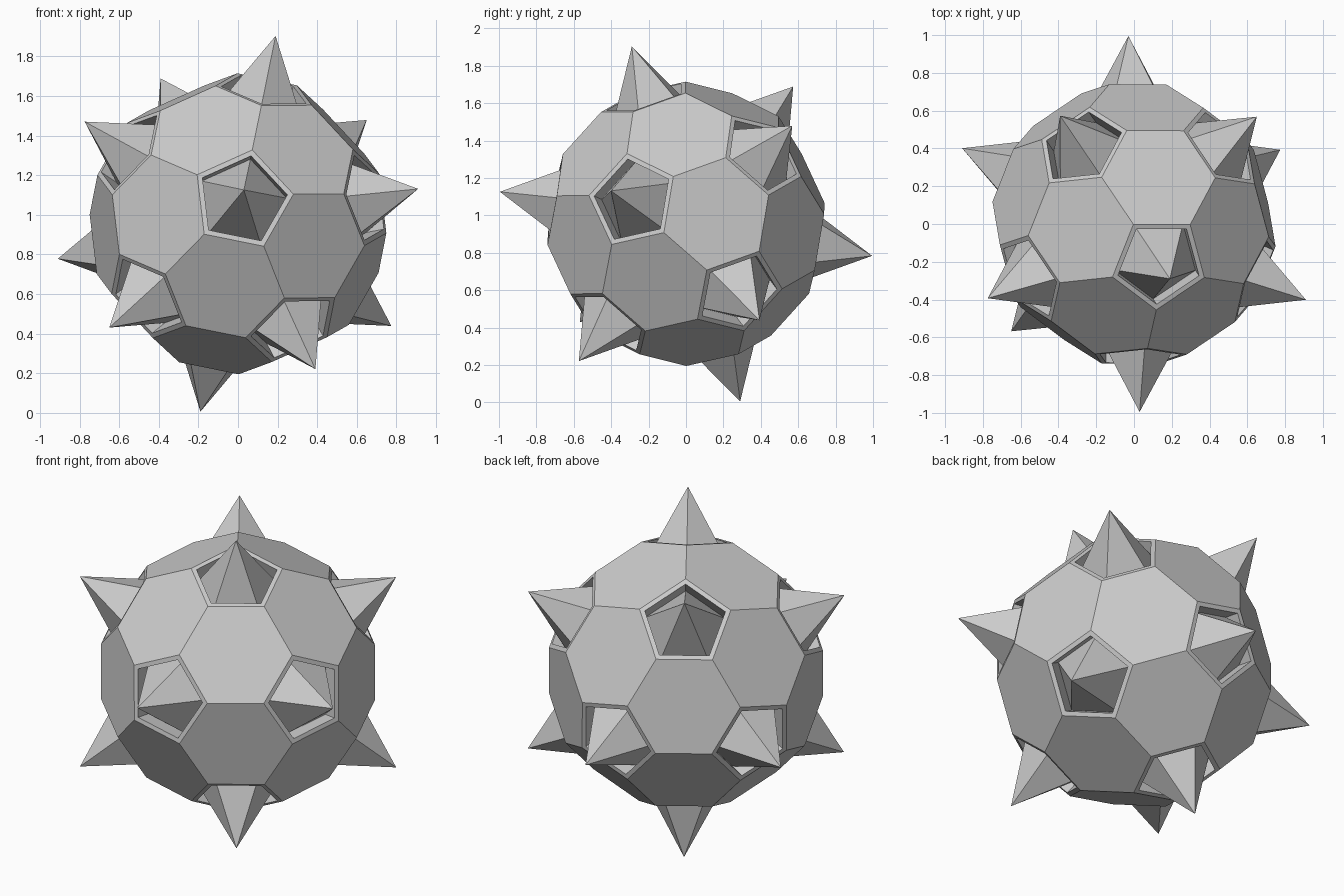
import bpy, bmesh
from mathutils import Vector, Matrix

cube = bpy.data.objects.get("Cube")
if cube:
    bpy.data.objects.remove(cube, do_unlink=True)

CENTRE = Vector((0, 0, 0.955))
ICO_RADIUS = 0.875     # icosahedron before its corners are cut
TIP_RADIUS = 1.01      # spike tips from the centre
RIM = 0.025            # flat rim around each socket
DEPTH = 0.1            # socket depth

grey = bpy.data.materials.new("plain grey")
grey.use_nodes = True
colour = (0.6, 0.6, 0.6, 1)
grey.diffuse_color = colour
grey.node_tree.nodes["Principled BSDF"].inputs["Base Color"].default_value = colour


def frame(main, side):
    """Orthonormal axes with z along main and x towards side."""
    z = main.normalized()
    x = (side - z * side.dot(z)).normalized()
    return Matrix((x, z.cross(x), z)).transposed()


def add_object(name, bm):
    mesh = bpy.data.meshes.new(name)
    bm.to_mesh(mesh)
    bm.free()
    mesh.materials.append(grey)
    obj = bpy.data.objects.new(name, mesh)
    obj.location = CENTRE
    bpy.context.collection.objects.link(obj)


# Tilted icosahedron with its corners cut off: hexagons and pentagons
body = bmesh.new()
bmesh.ops.create_icosphere(body, subdivisions=1, radius=ICO_RADIUS)
body.verts.ensure_lookup_table()
first = body.verts[0]
second = first.link_edges[0].other_vert(first)
upper_spike = Vector((0.19, -0.29, 0.95))
front_spike = Vector((0.03, -0.995, 0.173))
turn = frame(upper_spike, front_spike) @ frame(first.co, second.co).transposed()
bmesh.ops.transform(body, matrix=turn.to_4x4(), verts=body.verts)
bmesh.ops.bevel(body, geom=body.verts[:], offset=100 / 3, offset_type='PERCENT',
                segments=1, profile=0.5, affect='VERTICES')

# Rimmed sockets sunk into the pentagons
sockets = [f for f in body.faces if len(f.verts) == 5]
bmesh.ops.inset_individual(body, faces=sockets, thickness=RIM, use_even_offset=True)
axes = [f.calc_center_median().normalized() for f in sockets]
floors = bmesh.ops.extrude_discrete_faces(body, faces=sockets)["faces"]
for floor, axis in zip(floors, axes):
    bmesh.ops.translate(body, vec=-DEPTH * axis, verts=floor.verts)

# One five-sided spike standing on each socket floor
spikes = bmesh.new()
for floor, axis in zip(floors, axes):
    ring = [spikes.verts.new(v.co) for v in floor.verts]
    tip = spikes.verts.new(axis * TIP_RADIUS)
    for a, b in zip(ring, ring[1:] + ring[:1]):
        spikes.faces.new((a, b, tip))
bmesh.ops.delete(body, geom=floors, context='FACES_ONLY')
bmesh.ops.recalc_face_normals(spikes, faces=spikes.faces)

add_object("socketed_body", body)
add_object("spikes", spikes)
